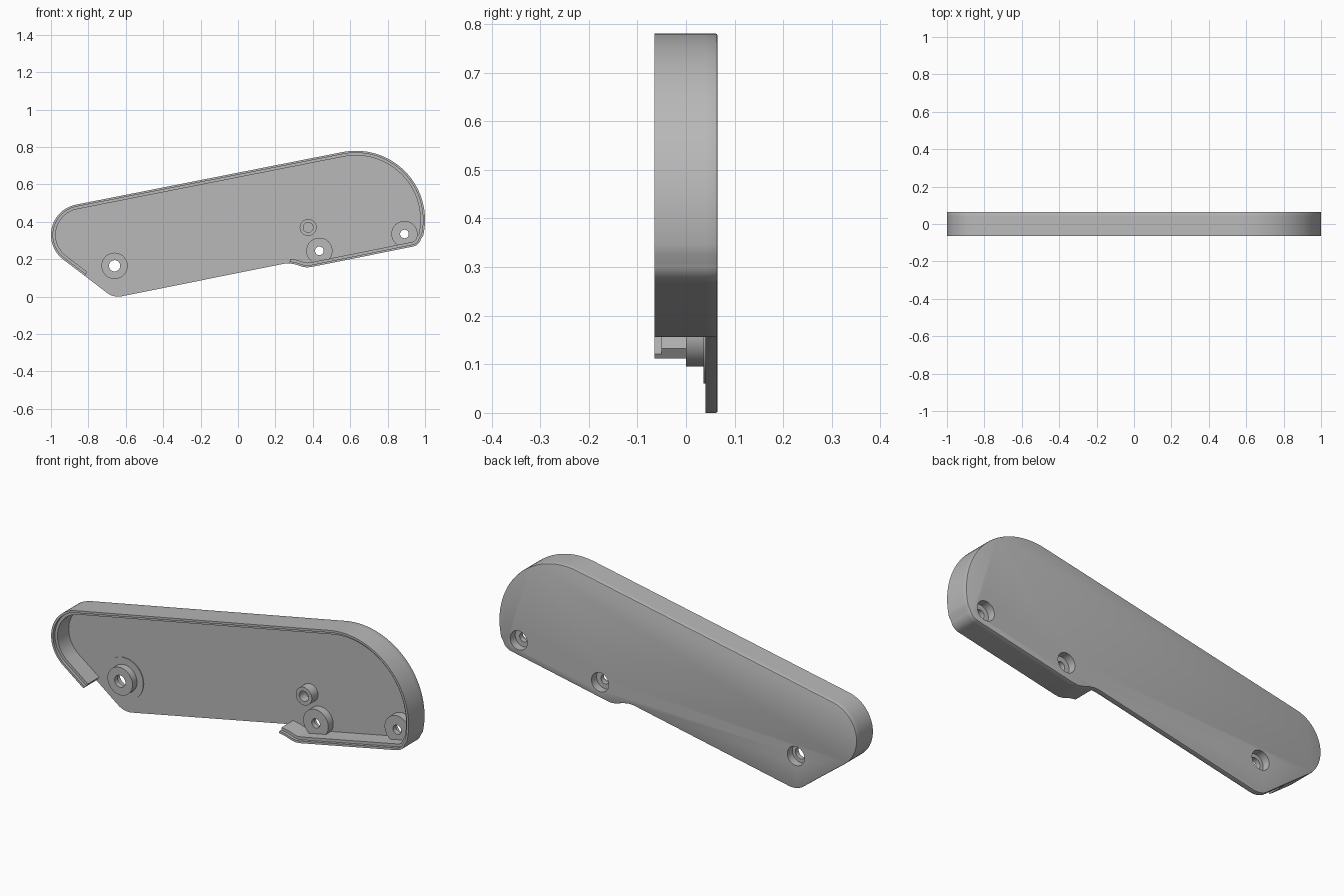
import bpy, bmesh
from math import sin, cos, pi, radians
from mathutils import Vector

if "Cube" in bpy.data.objects:
    bpy.data.objects.remove(bpy.data.objects["Cube"], do_unlink=True)

BACK, FLOOR, RIM = 0.065, 0.04, -0.065   # depth of back face, inner floor, front rim

grey = bpy.data.materials.new("plain_grey")
grey.use_nodes = True
colour = (0.48, 0.48, 0.48, 1)
grey.diffuse_color = colour
grey.node_tree.nodes["Principled BSDF"].inputs["Base Color"].default_value = colour


def finish(name, bm):
    bmesh.ops.recalc_face_normals(bm, faces=bm.faces)
    mesh = bpy.data.meshes.new(name)
    bm.to_mesh(mesh)
    bm.free()
    mesh.materials.append(grey)
    obj = bpy.data.objects.new(name, mesh)
    bpy.context.collection.objects.link(obj)
    return obj


def smooth(obj):
    bpy.ops.object.select_all(action="DESELECT")
    obj.select_set(True)
    bpy.context.view_layer.objects.active = obj
    bpy.ops.object.shade_smooth_by_angle(angle=radians(30))


def arc(cx, cz, r, start, end, steps):
    angles = [radians(start + (end - start) * i / steps) for i in range(steps + 1)]
    return [Vector((cx + r * cos(a), cz + r * sin(a))) for a in angles]


def inset(points, d, closed):
    """Move a clockwise outline inward by d with mitred corners."""
    result, n = [], len(points)
    for i, p in enumerate(points):
        before = points[i - 1] if closed or i > 0 else None
        after = points[(i + 1) % n] if closed or i < n - 1 else None
        dirs = [(b - a).normalized() for a, b in ((before, p), (p, after))
                if a is not None and b is not None]
        normals = [Vector((t.y, -t.x)) for t in dirs]
        m = sum(normals, Vector((0, 0))).normalized()
        result.append(p + m * d / m.dot(normals[0]))
    return result


def loft(bm, rings, wrap_u, wrap_v):
    """Bridge successive rings of vertices with quads."""
    n, k = len(rings[0]), len(rings)
    for j in range(k if wrap_v else k - 1):
        a, b = rings[j], rings[(j + 1) % k]
        for i in range(n if wrap_u else n - 1):
            m = (i + 1) % n
            bm.faces.new((a[i], a[m], b[m], b[i]))


def ring_at(bm, points, y):
    return [bm.verts.new((p.x, y, p.y)) for p in points]


def lathe(name, x, z, profile, segments=48):
    """Revolve a closed (radius, y) profile around an axis along y."""
    bm = bmesh.new()
    turn = [2 * pi * i / segments for i in range(segments)]
    rings = [[bm.verts.new((x + r * cos(a), y, z + r * sin(a))) for a in turn]
             for r, y in profile]
    loft(bm, rings, True, True)
    return finish(name, bm)


# Clockwise outline: the walled stretch first, then the open lower edge
walled = [Vector((-0.82, 0.112))]
walled += arc(-0.835, 0.33, 0.165, 233, 101.3, 20)
walled += arc(0.63, 0.41, 0.37, 101.3, -13, 36)
walled += arc(0.925, 0.322, 0.055, -15, -78.7, 10)
walled += [Vector(p) for p in ((0.4, 0.16), (0.37, 0.156), (0.345, 0.16),
                               (0.31, 0.172), (0.275, 0.178))]
outline = walled + [Vector((0.25, 0.177))] + arc(-0.64, 0.1, 0.1, -78.7, -127, 12)

# Back plate with a softened rear edge
bm = bmesh.new()
rings = [ring_at(bm, inset(outline, d, True), y)
         for d, y in ((0, FLOOR), (0, BACK - 0.004), (0.0012, BACK - 0.0012), (0.004, BACK))]
loft(bm, rings, True, False)
bm.faces.new(rings[0])
bm.faces.new(rings[-1])
plate = finish("back_plate", bm)

# Side wall with a thin raised outer lip
bm = bmesh.new()
section = ((0, FLOOR), (0, RIM), (0.011, RIM), (0.011, RIM + 0.015),
           (0.025, RIM + 0.015), (0.025, FLOOR))
rings = [ring_at(bm, inset(walled, d, False), y) for d, y in section]
loft(bm, rings, False, True)
for end in (0, -1):
    bm.faces.new([ring[end] for ring in rings])
smooth(finish("side_wall", bm))

# Screw bosses, each with a through hole and a counterbore cut in the plate
BORE, SHOULDER = 0.048, 0.025
for name, x, z, hole in (("left_boss", 0.89, 0.335, 0.023),
                         ("middle_boss", 0.435, 0.245, 0.023),
                         ("right_boss", -0.66, 0.165, 0.03)):
    smooth(lathe(name, x, z, ((hole, 0), (0.07, 0), (0.07, FLOOR), (BORE, FLOOR),
                              (BORE, SHOULDER), (hole, SHOULDER))))
    bm = bmesh.new()
    turn = [2 * pi * i / 48 for i in range(48)]
    caps = [[bm.verts.new((x + BORE * cos(a), y, z + BORE * sin(a))) for a in turn]
            for y in (FLOOR - 0.02, BACK + 0.02)]
    loft(bm, caps, True, False)
    for cap in caps:
        bm.faces.new(cap)
    cutter = finish("bore_cutter", bm)
    cutter.hide_render = True
    mod = plate.modifiers.new("bore", "BOOLEAN")
    mod.operation, mod.solver, mod.object = "DIFFERENCE", "EXACT", cutter
    bpy.context.view_layer.objects.active = plate
    bpy.ops.object.modifier_apply(modifier=mod.name)
    bpy.data.objects.remove(cutter, do_unlink=True)
smooth(plate)

# Low pad around the right boss and the blind locating post
smooth(lathe("boss_pad", -0.66, 0.165, ((0.069, 0.036), (0.105, 0.036),
                                        (0.105, FLOOR), (0.069, FLOOR))))
smooth(lathe("locating_post", 0.375, 0.37, ((0.026, -0.01), (0.045, -0.01),
                                            (0.045, FLOOR), (0.026, FLOOR))))
